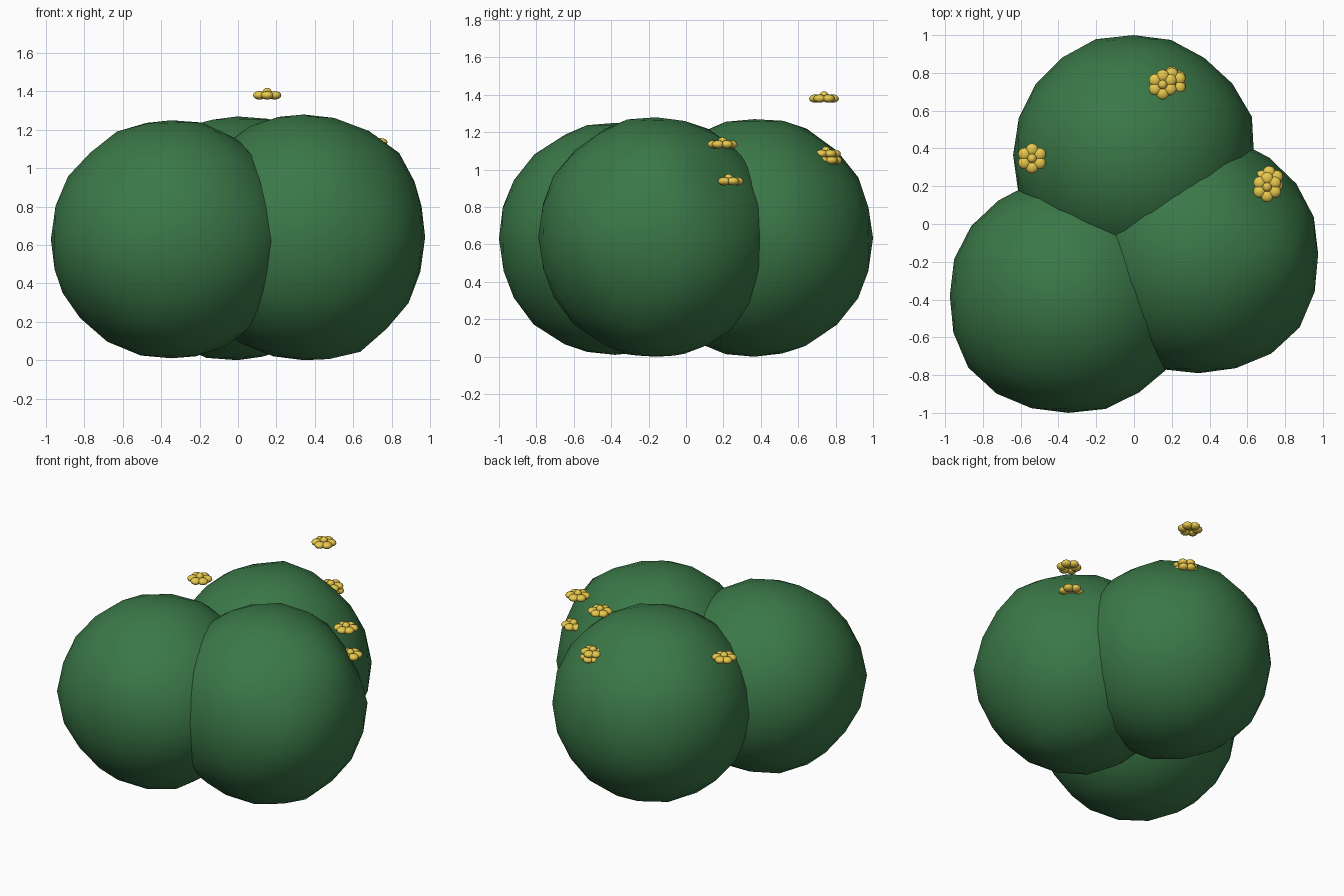
import bpy, bmesh, math, random
from mathutils import Vector, Matrix

if "Cube" in bpy.data.objects:
    bpy.data.objects.remove(bpy.data.objects["Cube"])

random.seed(11)


def material(name, rgb):
    m = bpy.data.materials.new(name)
    m.diffuse_color = (*rgb, 1)
    m.use_nodes = True
    m.node_tree.nodes["Principled BSDF"].inputs["Base Color"].default_value = m.diffuse_color
    return m


leaf_green = material("leaf_green", (0.043, 0.188, 0.064))
petal_yellow = material("petal_yellow", (0.82, 0.59, 0.075))


def finish(bm, name, mat):
    mesh = bpy.data.meshes.new(name)
    for f in bm.faces:
        f.smooth = True
    bm.to_mesh(mesh)
    bm.free()
    mesh.materials.append(mat)
    ob = bpy.data.objects.new(name, mesh)
    bpy.context.collection.objects.link(ob)
    return ob


# Lumpy round foliage: a ball with a few bumps and dents, kept inside its box
def foliage(name, lo, hi, bumps):
    lo, hi = Vector(lo), Vector(hi)
    mid, half = (lo + hi) / 2, (hi - lo) / 2
    bm = bmesh.new()
    bmesh.ops.create_icosphere(bm, subdivisions=3, radius=1)
    for v in bm.verts:
        n = v.co.normalized()
        r = 1.008 + random.uniform(-0.008, 0.008)
        for d, amount in bumps:
            r += amount * max(0, (n.dot(Vector(d).normalized()) - 0.92) / 0.08)
        p = n * r
        for i in range(3):
            v.co[i] = mid[i] + max(-1, min(1, p[i])) * half[i]
    finish(bm, name, leaf_green)


foliage("foliage_back", (-0.64, -0.27, 0.0), (0.635, 1.0, 1.27),
        [((0.95, 0.3, 0), 0.02), ((0, 0.5, 0.86), 0.02), ((0.2, 0.4, 0.44), -0.025)])
foliage("foliage_left", (-0.975, -1.0, 0.01), (0.28, 0.24, 1.25),
        [((-0.8, -0.6, 0), 0.04), ((0.8, -0.6, 0), 0.03), ((0.3, -0.5, -0.8), 0.02)])
foliage("foliage_right", (-0.29, -0.79, 0.0), (0.975, 0.47, 1.28),
        [((0.73, 0, 0.68), 0.03), ((0.8, -0.6, 0), 0.04), ((0.44, 0, -0.9), 0.03),
         ((0.37, 0.38, 0.3), -0.05)])


# Flower: six flattened overlapping petals around a small round centre
def flower(name, pos, turn):
    bm = bmesh.new()
    for k in range(6):
        a = turn + k * math.tau / 6
        place = Matrix.Translation((0.046 * math.cos(a), 0.046 * math.sin(a), 0))
        bmesh.ops.create_uvsphere(bm, u_segments=12, v_segments=8, radius=0.034,
                                  matrix=place @ Matrix.Diagonal((1, 1, 0.65, 1)))
    bmesh.ops.create_uvsphere(bm, u_segments=12, v_segments=8, radius=0.025,
                              matrix=Matrix.Translation((0, 0, 0.014)))
    ob = finish(bm, name, petal_yellow)
    ob.location = pos


spots = [(0.152, 0.738, 1.38), (0.2, 0.748, 1.085), (0.2, 0.755, 1.05),
         (0.705, 0.195, 1.135), (0.715, 0.228, 0.938), (-0.54, 0.347, 1.09)]
for i, p in enumerate(spots):
    flower(f"flower_{i + 1}", p, 0.52)
